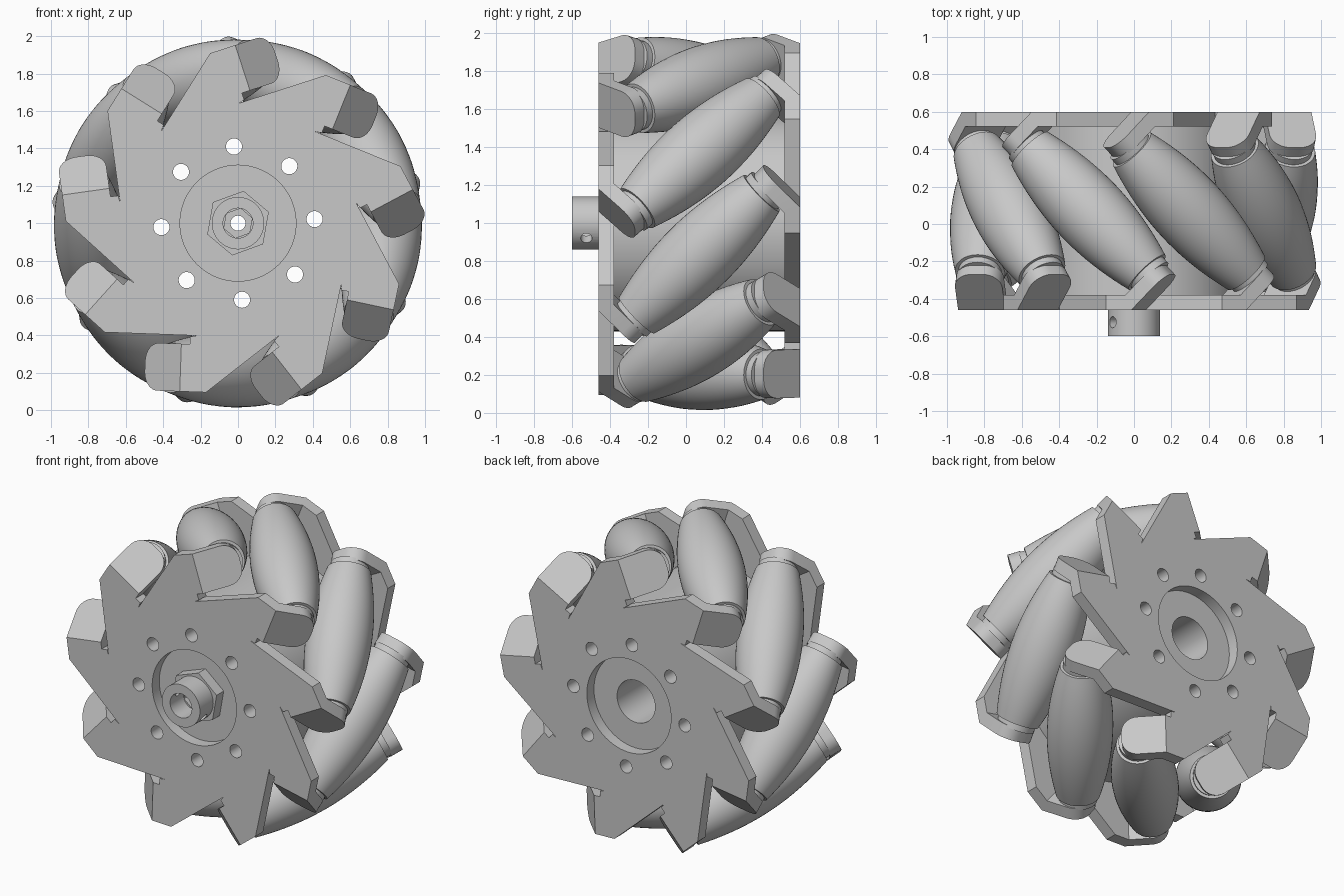
import bpy, bmesh, math
from mathutils import Matrix, Vector

cube = bpy.data.objects.get("Cube")
if cube:
    bpy.data.objects.remove(cube, do_unlink=True)

grey = bpy.data.materials.new("plain_grey")
grey.use_nodes = True
GREY = (0.58, 0.58, 0.58, 1)
grey.diffuse_color = GREY
grey.node_tree.nodes["Principled BSDF"].inputs["Base Color"].default_value = GREY

COUNT, MID, AXLE_R, OUTER_R = 9, 0.07, 0.785, 0.985
FRONT, THICK, BEND = -0.46, 0.08, 0.28
C = math.sqrt(0.5)
CENTRE = Matrix.Translation((0, 0, 1))


def station(i):
    """Frame of one roller: x clockwise, y along the wheel axis, z outward."""
    return CENTRE @ Matrix.Rotation(math.radians(102 + i * 360 / COUNT), 4, "Y")


def finish(bm, name, smooth=True):
    bmesh.ops.remove_doubles(bm, verts=bm.verts, dist=1e-5)
    bmesh.ops.recalc_face_normals(bm, faces=bm.faces)
    mesh = bpy.data.meshes.new(name)
    bm.to_mesh(mesh)
    bm.free()
    mesh.materials.append(grey)
    ob = bpy.data.objects.new(name, mesh)
    bpy.context.collection.objects.link(ob)
    activate(ob)
    if smooth:
        bpy.ops.object.shade_smooth_by_angle(angle=math.radians(30))
    return ob


def activate(ob):
    bpy.ops.object.select_all(action="DESELECT")
    ob.select_set(True)
    bpy.context.view_layer.objects.active = ob


def lathe(bm, profile, matrix, sides=48):
    """Spin (radius, height) points about the z axis of matrix."""
    verts = [bm.verts.new(matrix @ Vector((r, 0, h))) for r, h in profile]
    edges = [bm.edges.new(p) for p in zip(verts, verts[1:])]
    axis = matrix.to_3x3() @ Vector((0, 0, 1))
    bmesh.ops.spin(bm, geom=verts + edges, cent=matrix.translation, axis=axis,
                   angle=2 * math.pi, steps=sides, use_duplicate=False)


def tube(bm, r, h0, h1, matrix, sides=32):
    lathe(bm, [(0, h0), (r, h0), (r, h1), (0, h1)], matrix, sides)


def prism(bm, outline, place):
    """Solid between place(p, 0) and place(p, THICK) for each outline point."""
    a = [bm.verts.new(place(p, 0)) for p in outline]
    b = [bm.verts.new(place(p, THICK)) for p in outline]
    bm.faces.new(a)
    bm.faces.new(b[::-1])
    for i in range(len(a)):
        j = (i + 1) % len(a)
        bm.faces.new((a[i], b[i], b[j], a[j]))


def cut(ob, cutter):
    mod = ob.modifiers.new("cut", "BOOLEAN")
    mod.operation, mod.solver, mod.object = "DIFFERENCE", "EXACT", cutter
    activate(ob)
    bpy.ops.object.modifier_apply(modifier=mod.name)
    bpy.ops.object.shade_smooth_by_angle(angle=math.radians(30))


def fold(p, depth, side):
    """Flat sheet point to bent sheet; the part past BEND folds inward by 45 degrees."""
    a, r = p
    if abs(a - BEND) < 1e-6:
        t, y = BEND - depth * math.tan(math.pi / 8), FRONT + depth
    elif a < BEND:
        t, y = a, FRONT + depth
    else:
        u = a - BEND
        t, y = BEND + (u - depth) * C, FRONT + (u + depth) * C
    return Vector((side * t, MID + side * (y - MID), r))


# Frame whose z axis runs from the back of the wheel to the front
AXIS = CENTRE @ Matrix.Rotation(math.pi / 2, 4, "X")

# Barrel rollers with a collar at each end
HALF = 0.465
for i in range(COUNT):
    m = station(i) @ Matrix.Translation((0, MID, AXLE_R)) @ \
        Vector((1, -1, 0)).to_track_quat("Z", "Y").to_matrix().to_4x4()
    barrel = [(0, -HALF)]
    for k in range(21):
        s = HALF * (k / 10 - 1)
        barrel.append((OUTER_R - math.hypot(AXLE_R, s * C), s))
    bm = bmesh.new()
    lathe(bm, barrel + [(0, HALF)], m)
    finish(bm, f"roller_{i + 1}")
    bm = bmesh.new()
    tube(bm, 0.117, -0.505, 0.505, m)
    finish(bm, f"roller_collars_{i + 1}")

# Cutters
bm = bmesh.new()
for k in range(8):
    a = math.radians(3 + 45 * k)
    tube(bm, 0.043, -1, 1, AXIS @ Matrix.Translation((0.41 * math.cos(a), 0.41 * math.sin(a), 0)))
bolt_cutter = finish(bm, "bolt_hole_cutter")
bm = bmesh.new()
tube(bm, 0.31, -1, 1, AXIS, 64)
recess_cutter = finish(bm, "recess_cutter")
bm = bmesh.new()
tube(bm, 0.03, -0.3, 0.3, CENTRE @ Matrix.Translation((0, -0.525, 0)) @
     Vector((0.82, 0, -0.57)).to_track_quat("Z", "Y").to_matrix().to_4x4())
screw_cutter = finish(bm, "set_screw_cutter")

# Toothed side plates with folded lugs
LOW, HIGH, TIP, ROUND = 0.655, 0.91, BEND + 0.27, 0.1
lug = [(BEND, LOW)]
for centre_r, start in ((LOW + ROUND, -90), (HIGH - ROUND, 0)):
    for k in range(9):
        a = math.radians(start + 90 * k / 8)
        lug.append((TIP - ROUND + ROUND * math.cos(a), centre_r + ROUND * math.sin(a)))
lug.append((BEND, HIGH))
tooth = [(-0.24, 0.593), (0.139, HIGH), (BEND, HIGH), (BEND, LOW), (0.235, LOW), (0.235, 0.615)]

for side, name in ((1, "front"), (-1, "back")):
    bm = bmesh.new()
    outline = [(p, station(side * i)) for i in range(COUNT) for p in tooth]
    prism(bm, outline, lambda q, d: q[1] @ fold(q[0], d, side))
    plate = finish(bm, name + "_plate", False)
    cut(plate, recess_cutter)
    cut(plate, bolt_cutter)
    for i in range(COUNT):
        bm = bmesh.new()
        prism(bm, lug, lambda p, d: station(i) @ fold(p, d, side))
        finish(bm, f"{name}_lug_{i + 1}")

# Core drum, bored from the back
bm = bmesh.new()
lathe(bm, [(0.04, 0.385), (0.57, 0.385), (0.57, -0.525), (0.14, -0.525),
           (0.14, 0.3), (0.04, 0.3), (0.04, 0.385)], AXIS, 96)
drum = finish(bm, "core_drum")
cut(drum, bolt_cutter)

# Hexagonal hub and its round shaft collar
bm = bmesh.new()
lathe(bm, [(0.08, 0.36), (0.175, 0.36), (0.175, 0.46), (0.08, 0.46), (0.08, 0.36)],
      AXIS @ Matrix.Rotation(math.radians(20), 4, "Z"), 6)
finish(bm, "hex_hub", False)
bm = bmesh.new()
lathe(bm, [(0.04, 0.37), (0.14, 0.37), (0.14, 0.6), (0.08, 0.6),
           (0.08, 0.42), (0.04, 0.42), (0.04, 0.37)], AXIS)
collar = finish(bm, "shaft_collar")
cut(collar, screw_cutter)

for ob in (bolt_cutter, recess_cutter, screw_cutter):
    bpy.data.objects.remove(ob, do_unlink=True)
